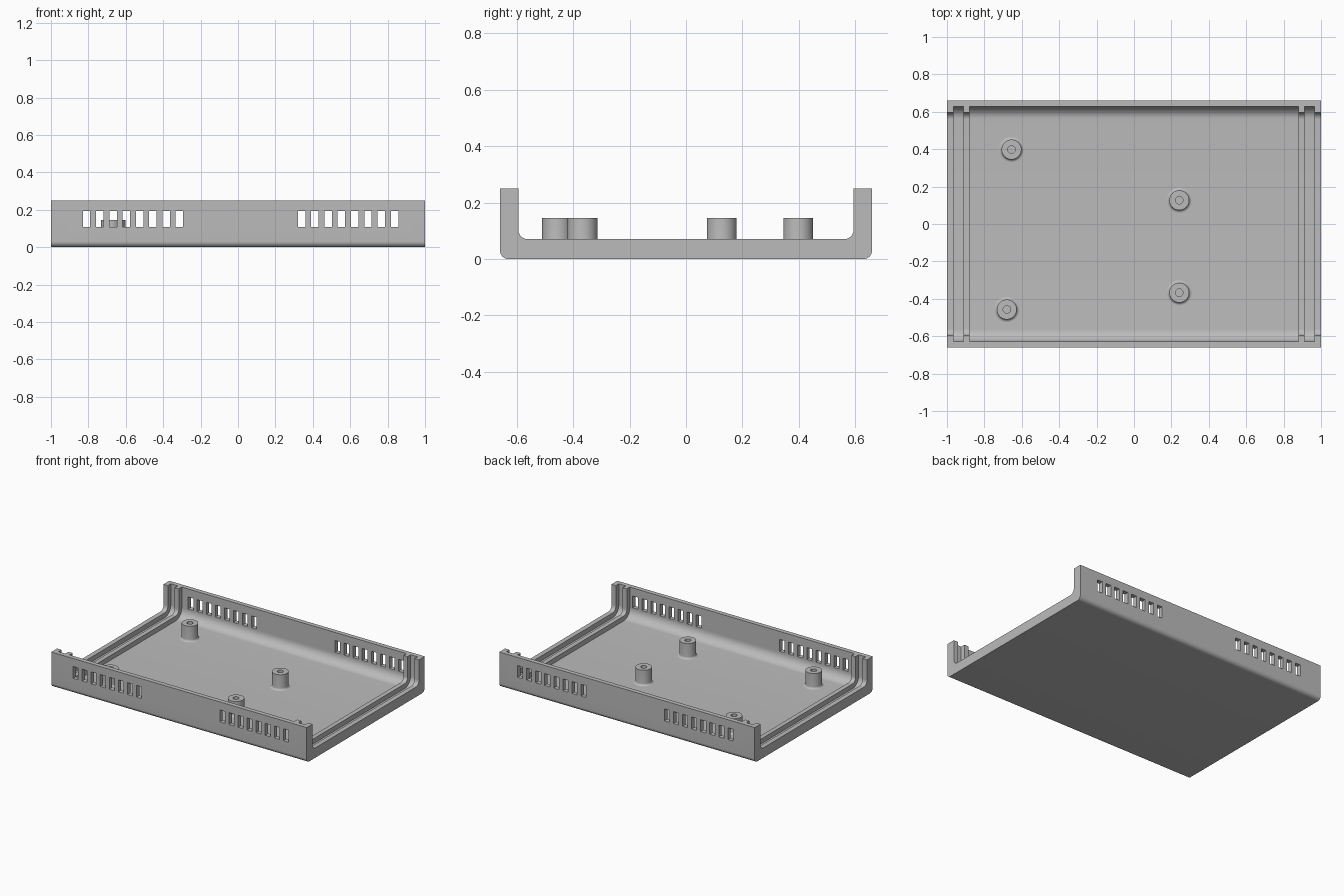
import bpy
import bmesh
from math import sin, cos, pi

cube = bpy.data.objects.get("Cube")
if cube:
    bpy.data.objects.remove(cube, do_unlink=True)

grey = bpy.data.materials.new("plain grey")
grey.use_nodes = True
COLOUR = (0.5, 0.5, 0.5, 1)
grey.diffuse_color = COLOUR
grey.node_tree.nodes["Principled BSDF"].inputs["Base Color"].default_value = COLOUR

HALF_DEPTH, HEIGHT = 0.66, 0.25


def make_object(name, bm):
    bmesh.ops.recalc_face_normals(bm, faces=bm.faces)
    mesh = bpy.data.meshes.new(name)
    bm.to_mesh(mesh)
    bm.free()
    mesh.materials.append(grey)
    obj = bpy.data.objects.new(name, mesh)
    bpy.context.collection.objects.link(obj)
    return obj


def activate(obj):
    bpy.ops.object.select_all(action="DESELECT")
    obj.select_set(True)
    bpy.context.view_layer.objects.active = obj


def tray_curve(half, floor, radius, top, steps=12):
    """Open U outline in (y, z) with rounded lower corners, left to right."""
    right = []
    for i in range(steps + 1):
        a = i / steps * pi / 2
        right.append((half - radius + radius * sin(a), floor + radius - radius * cos(a)))
    right.append((half, top))
    return [(-y, z) for y, z in reversed(right)] + right


def extrude_outline(bm, outline, x0, x1):
    face = bm.faces.new([bm.verts.new((x0, y, z)) for y, z in outline])
    result = bmesh.ops.extrude_face_region(bm, geom=[face])
    moved = [v for v in result["geom"] if isinstance(v, bmesh.types.BMVert)]
    bmesh.ops.translate(bm, verts=moved, vec=(x1 - x0, 0, 0))


def subtract(target, cutter):
    cutter.hide_render = True
    mod = target.modifiers.new("cut", "BOOLEAN")
    mod.operation = "DIFFERENCE"
    mod.solver = "EXACT"
    mod.object = cutter
    activate(target)
    bpy.ops.object.modifier_apply(modifier=mod.name)
    bpy.data.objects.remove(cutter, do_unlink=True)


# Tray: thick U channel open at both ends
bm = bmesh.new()
outer = tray_curve(HALF_DEPTH, 0, 0.03, HEIGHT)
inner = tray_curve(0.595, 0.07, 0.035, HEIGHT)
extrude_outline(bm, outer + inner[::-1], -1, 1)
tray = make_object("tray", bm)

# Hollow the middle and the two end-panel grooves, leaving ribs between
bm = bmesh.new()
hollow = tray_curve(0.628, 0.036, 0.066, HEIGHT + 0.1)
for x0, x1 in ((-0.966, -0.912), (-0.88, 0.88), (0.912, 0.966)):
    extrude_outline(bm, hollow, x0, x1)
subtract(tray, make_object("hollow_cutter", bm))

# Ventilation slots through the front and back walls
bm = bmesh.new()
for start in (-0.81, 0.34):
    for i in range(8):
        box = bmesh.ops.create_cube(bm, size=1)["verts"]
        bmesh.ops.scale(bm, verts=box, vec=(0.04, 2, 0.084))
        bmesh.ops.translate(bm, verts=box, vec=(start + i * 0.071, 0, 0.151))
subtract(tray, make_object("slot_cutter", bm))
activate(tray)
bpy.ops.object.shade_smooth_by_angle(angle=pi / 6)

# Screw posts with a flared foot and a blind hole
FOOT = [(0.068 - 0.015 * sin(a), 0.051 - 0.015 * cos(a))
        for a in (i / 6 * pi / 2 for i in range(7))]
POST = [(0.068, 0.03)] + FOOT + [(0.053, 0.145), (0.02, 0.145), (0.02, 0.06), (0, 0.06)]
POSTS = {"back_right": (-0.655, 0.398), "front_right": (-0.68, -0.457),
         "back_left": (0.242, 0.127), "front_left": (0.242, -0.367)}

for place, (x, y) in POSTS.items():
    bm = bmesh.new()
    verts = [bm.verts.new((r, 0, z)) for r, z in POST]
    edges = [bm.edges.new(pair) for pair in zip(verts, verts[1:])]
    bmesh.ops.spin(bm, geom=verts + edges, cent=(0, 0, 0), axis=(0, 0, 1),
                   angle=2 * pi, steps=40)
    bmesh.ops.remove_doubles(bm, verts=bm.verts, dist=0.0001)
    rim = [e for e in bm.edges if e.is_boundary]
    bmesh.ops.holes_fill(bm, edges=rim, sides=0)
    post = make_object(place + "_screw_post", bm)
    post.location = (x, y, 0)
    activate(post)
    bpy.ops.object.shade_smooth_by_angle(angle=pi / 6)
